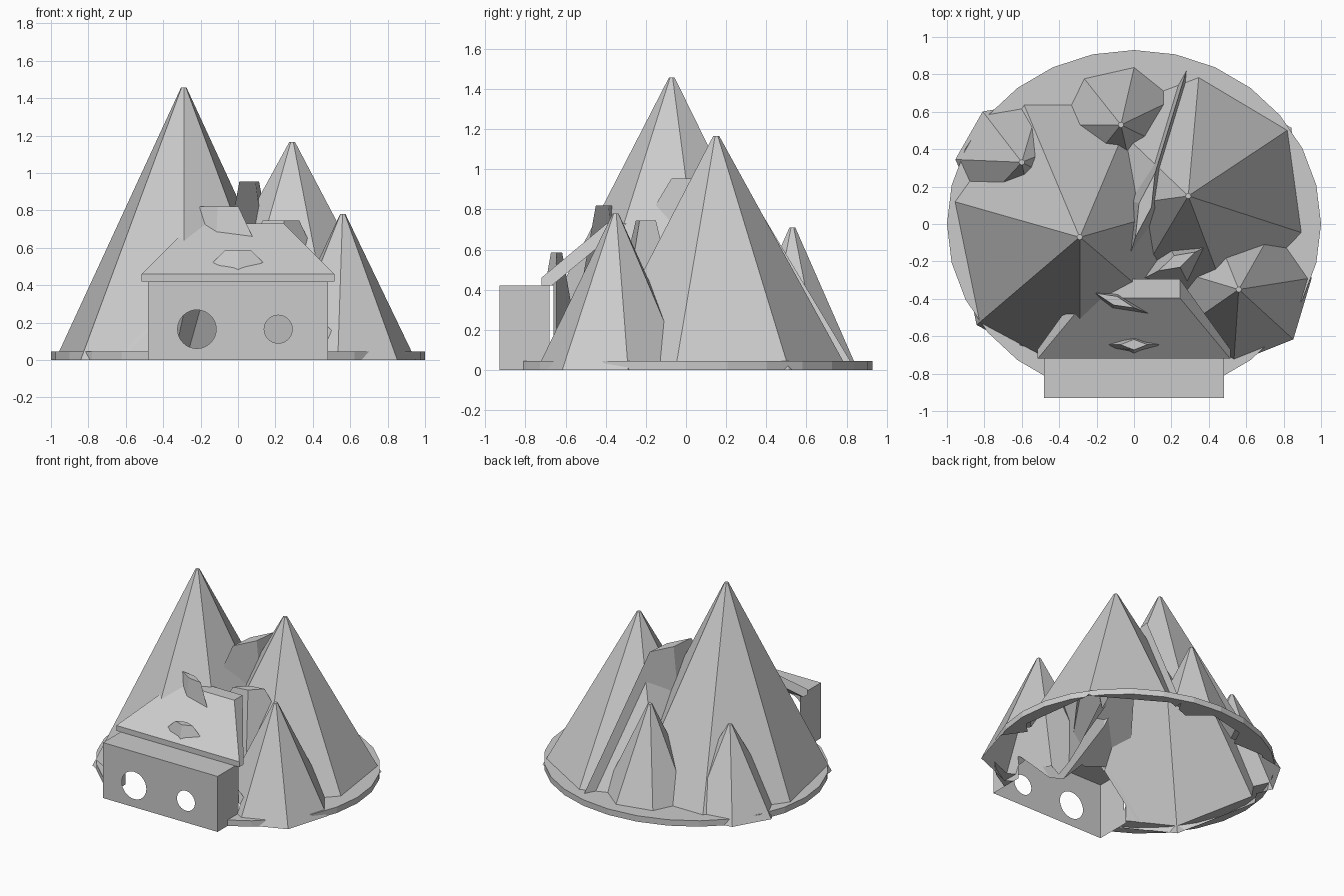
import bpy, bmesh
from math import radians, cos, sin

if "Cube" in bpy.data.objects:
    bpy.data.objects.remove(bpy.data.objects["Cube"])

stone = bpy.data.materials.new("pale_stone")
stone.diffuse_color = (0.6, 0.6, 0.6, 1)
stone.use_nodes = True
stone.node_tree.nodes["Principled BSDF"].inputs["Base Color"].default_value = stone.diffuse_color


def make(name, bm):
    bmesh.ops.recalc_face_normals(bm, faces=bm.faces)
    me = bpy.data.meshes.new(name)
    bm.to_mesh(me)
    bm.free()
    me.materials.append(stone)
    ob = bpy.data.objects.new(name, me)
    bpy.context.collection.objects.link(ob)
    return ob


def frustum(name, x, y, height, base, top, turn=0.0, phase=0.0, sides=7, low=-0.1, lean=0.0):
    """Tapered solid; base and top are (length, width) radii, with the base size given at z = 0."""
    bm = bmesh.new()
    c, s = cos(radians(turn)), sin(radians(turn))
    rings = []
    for z in (low, height):
        t = z / height
        rx, ry = (b + (a - b) * t for a, b in zip(top, base))
        ring = []
        for i in range(sides):
            a = radians(phase + 360 * i / sides)
            u, v = rx * cos(a), ry * sin(a)
            ring.append(bm.verts.new((x + u * c - v * s, y + u * s + v * c + lean * (1 - t), z)))
        rings.append(ring)
    for i in range(sides):
        j = (i + 1) % sides
        bm.faces.new((rings[0][i], rings[0][j], rings[1][j], rings[1][i]))
    bm.faces.new(rings[0])
    bm.faces.new(rings[1])
    return make(name, bm)


def boolean(target, tool, operation):
    mod = target.modifiers.new("bool", 'BOOLEAN')
    mod.operation = operation
    mod.solver = 'EXACT'
    mod.object = tool
    dep = bpy.context.evaluated_depsgraph_get()
    me = bpy.data.meshes.new_from_object(target.evaluated_get(dep))
    target.modifiers.clear()
    target.data = me
    bpy.data.objects.remove(tool)


# Slightly oval base disc
base = frustum("mountain_range", 0, 0, 0.045, (1, 0.93), (1, 0.93), phase=90, sides=28, low=0)

# Peaks: x, y, height, radii, phase, lean
peaks = [(-0.29, -0.07, 1.457, (0.705, 0.785), 270, 0.02),
         (0.29, 0.15, 1.167, (0.66, 0.66), 33.5, 0),
         (0.56, -0.35, 0.78, (0.395, 0.395), 9, 0),
         (-0.07, 0.53, 0.71, (0.335, 0.335), 77, 0),
         (-0.60, 0.33, 0.62, (0.355, 0.335), 126, 0)]
for x, y, h, r, phase, lean in peaks:
    boolean(base, frustum("peak", x, y, h, r, (0.015, 0.015), phase=phase, lean=lean), 'UNION')

# Flat-topped four-sided ridges: x, y, height, base size, top size, turn
ridges = [(0.06, 0.10, 0.955, (0.78, 0.17), (0.18, 0.035), 73),
          (0.23, -0.20, 0.745, (0.50, 0.17), (0.11, 0.035), 27),
          (-0.10, -0.41, 0.82, (0.52, 0.12), (0.11, 0.025), -21),
          (0.00, -0.645, 0.585, (0.66, 0.13), (0.072, 0.028), 0)]
for x, y, h, b, t, turn in ridges:
    boolean(base, frustum("ridge", x, y, h, b, t, turn=turn, sides=4), 'UNION')

# Clear the space inside the house
CUT = -0.66
bm = bmesh.new()
bmesh.ops.create_cube(bm, size=1)
for v in bm.verts:
    v.co.x *= 0.96
    v.co.y = CUT if v.co.y > 0 else -1.4
    v.co.z = 0.42 if v.co.z > 0 else -0.3
boolean(base, make("room_cutter", bm), 'DIFFERENCE')

# Cut the range open underneath and towards the room
bm = bmesh.new()
bm.from_mesh(base.data)
bmesh.ops.bisect_plane(bm, geom=bm.verts[:] + bm.edges[:] + bm.faces[:], dist=1e-6,
                       plane_co=(0, 0, -0.001), plane_no=(0, 0, 1), clear_inner=True)
for v in bm.verts:
    v.co.z = max(v.co.z, 0)
caps = [f for f in bm.faces if all(abs(v.co.y - CUT) < 1e-4 for v in f.verts)]
bmesh.ops.delete(bm, geom=caps, context='FACES')
bm.to_mesh(base.data)
bm.free()

# House front: sides, roof and pierced front wall, open behind and below
X, Y0, Y1, Z = 0.48, -0.93, -0.68, 0.42
bm = bmesh.new()


def quad(*pts):
    bm.faces.new([bm.verts.new(p) for p in pts])


quad((-X, Y0, Z), (X, Y0, Z), (X, Y1, Z), (-X, Y1, Z))
for s in (-1, 1):
    quad((s * X, Y0, 0), (s * X, Y1, 0), (s * X, Y1, Z), (s * X, Y0, Z))
for cx, cz, r, x0, x1 in ((-0.22, 0.165, 0.103, -X, 0), (0.215, 0.165, 0.075, 0, X)):
    # Each half wall is a round window ring joined out to a rectangle
    n = 32
    inner, outer = [], []
    for i in range(n):
        c, s = cos(radians(360) * i / n), sin(radians(360) * i / n)
        tx = ((x1 if c > 0 else x0) - cx) / c if abs(c) > 1e-6 else 9
        tz = ((Z if s > 0 else 0) - cz) / s if abs(s) > 1e-6 else 9
        t = min(tx, tz)
        inner.append(bm.verts.new((cx + r * c, Y0, cz + r * s)))
        outer.append(bm.verts.new((cx + t * c, Y0, cz + t * s)))
    # Pull the nearest rim points out to the rectangle corners
    for px in (x0, x1):
        for pz in (0, Z):
            v = min(outer, key=lambda w: (w.co.x - px) ** 2 + (w.co.z - pz) ** 2)
            v.co.x, v.co.z = px, pz
    for i in range(n):
        j = (i + 1) % n
        bm.faces.new((inner[i], inner[j], outer[j], outer[i]))
bmesh.ops.remove_doubles(bm, verts=bm.verts, dist=1e-5)
make("house_front", bm)

# Sloping roof slab, narrowing upward: half width, y, z
profile = [(0.515, -0.72, 0.42), (0.515, -0.72, 0.46), (0.245, -0.395, 0.73),
           (0.245, -0.295, 0.73), (0.515, -0.67, 0.42)]
bm = bmesh.new()
left, right = ([bm.verts.new((s * w, y, z)) for w, y, z in profile] for s in (-1, 1))
for i in range(5):
    j = (i + 1) % 5
    bm.faces.new((left[i], left[j], right[j], right[i]))
bm.faces.new(left)
bm.faces.new(right)
make("house_roof", bm)
